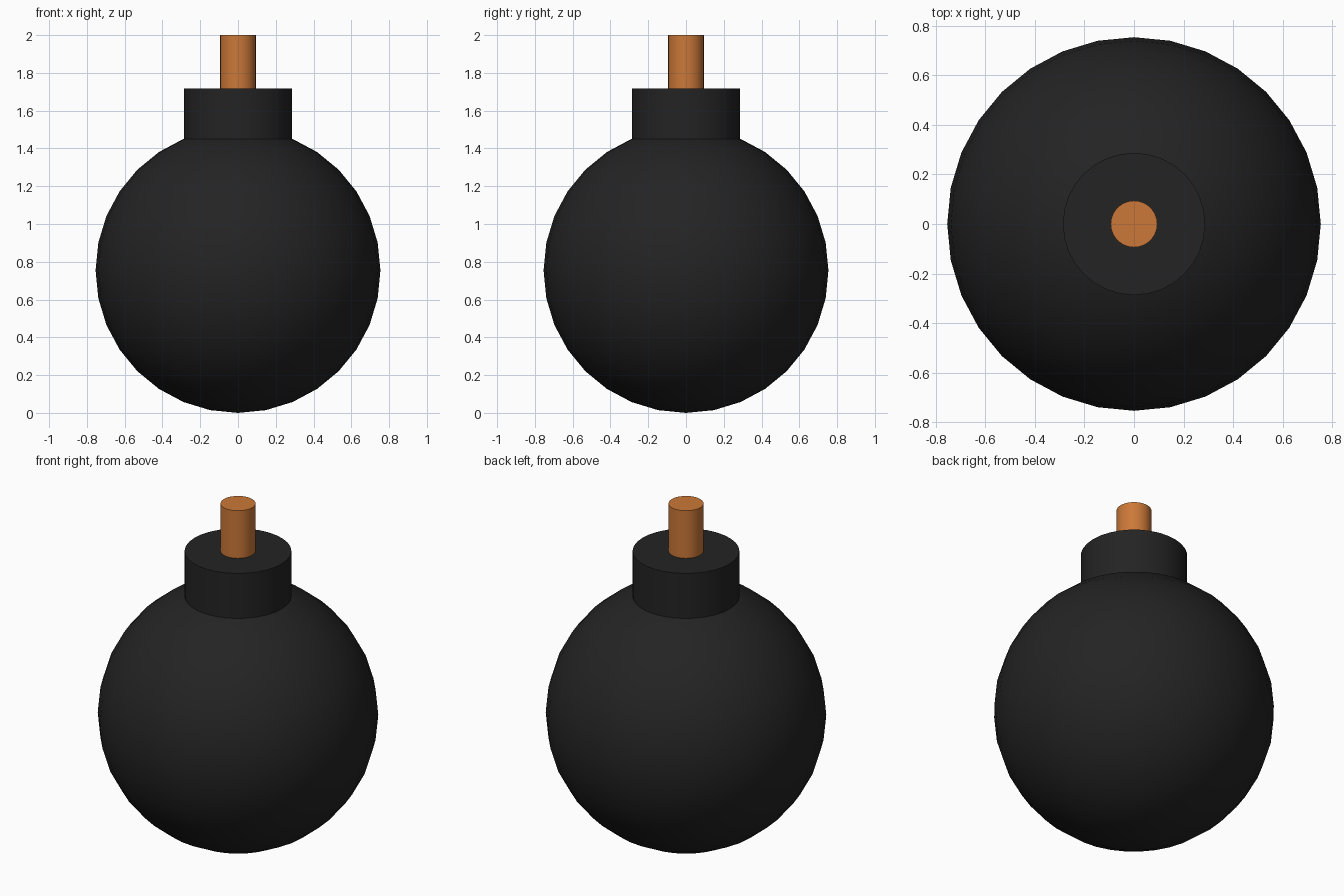
import bpy, math

if "Cube" in bpy.data.objects:
    bpy.data.objects.remove(bpy.data.objects["Cube"])

R = 0.754  # body radius

def material(name, color):
    m = bpy.data.materials.new(name)
    m.diffuse_color = (*color, 1)
    m.use_nodes = True
    m.node_tree.nodes["Principled BSDF"].inputs["Base Color"].default_value = m.diffuse_color
    return m

def finish(name, mat):
    ob = bpy.context.object
    ob.name = name
    ob.data.materials.append(mat)
    bpy.ops.object.shade_smooth_by_angle(angle=math.radians(35))

def cylinder(name, radius, z0, z1, mat):
    bpy.ops.mesh.primitive_cylinder_add(vertices=32, radius=radius, depth=z1 - z0,
                                        location=(0, 0, (z0 + z1) / 2))
    finish(name, mat)

black = material("black_iron", (0.017, 0.017, 0.017))
orange = material("orange_cord", (0.6, 0.19, 0.04))

# Round body
bpy.ops.mesh.primitive_uv_sphere_add(segments=32, ring_count=16, radius=R, location=(0, 0, R))
finish("body", black)

# Collar on top and the fuse standing in it
cylinder("collar", 0.287, 1.35, 1.718, black)
cylinder("fuse", 0.094, 1.6, 2.0, orange)
